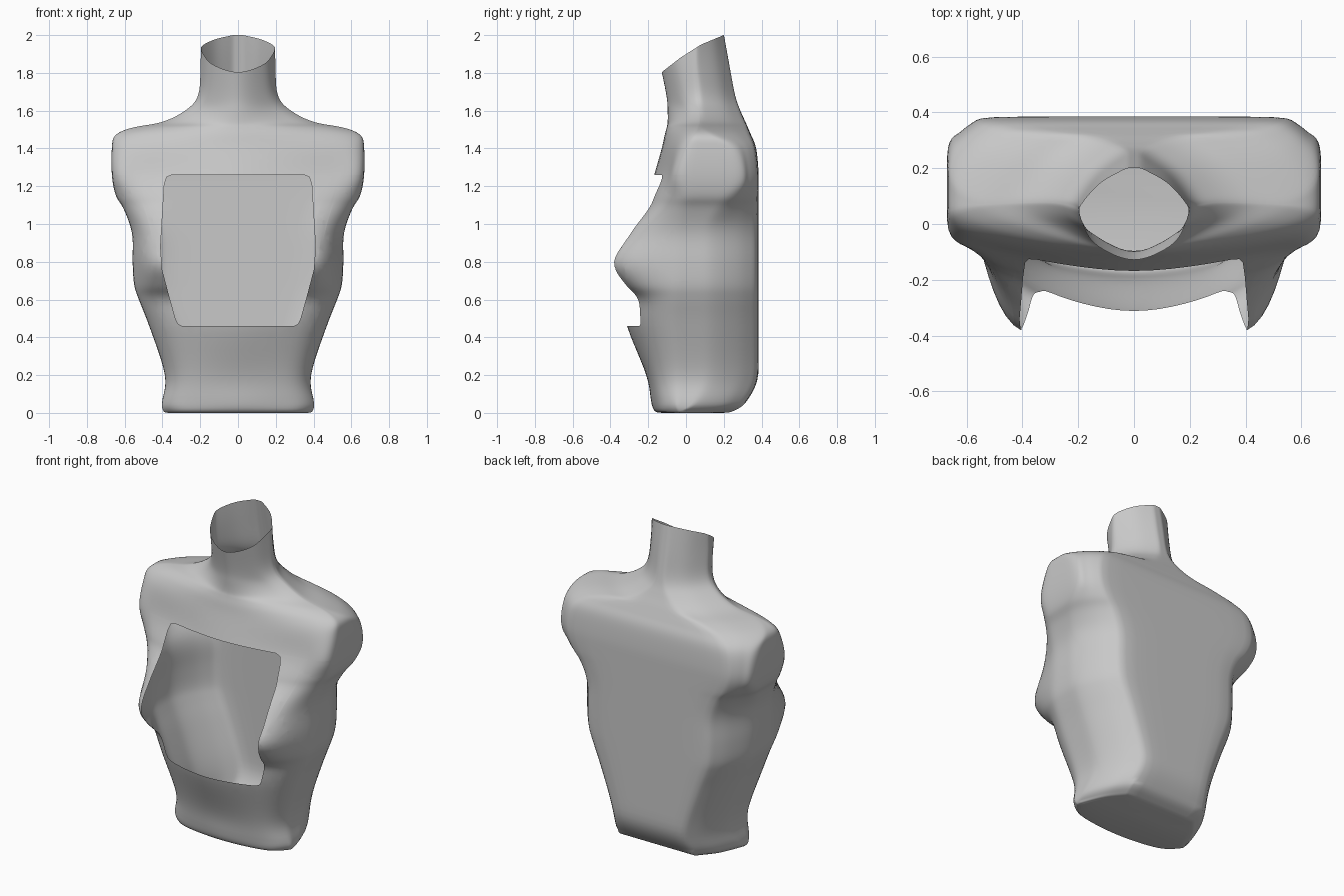
import bpy
import bmesh
from mathutils import Vector

if "Cube" in bpy.data.objects:
    bpy.data.objects.remove(bpy.data.objects["Cube"], do_unlink=True)

# Torso levels: height, half width, front centre y, front quarter y,
# side front y, back corner size, back y
LEVELS = [
    (0, .37, -.13, -.1, -.03, .14, .2),
    (.01, .395, -.165, -.13, -.04, .15, .25),
    (.06, .402, -.185, -.145, -.05, .15, .32),
    (.2, .385, -.21, -.17, -.05, .15, .385),
    (.46, .47, -.315, -.23, -.07, .15, .385),
    (.6, .525, -.33, -.245, -.07, .15, .385),
    (.68, .55, -.32, -.32, -.07, .15, .385),
    (.8, .558, -.31, -.395, -.06, .15, .385),
    (.95, .56, -.27, -.3, -.05, .15, .385),
    (1.08, .605, -.22, -.19, -.03, .15, .385),
    (1.15, .647, -.2, -.15, -.01, .14, .385),
    (1.26, .668, -.17, -.1, -.03, .12, .385),
    (1.4, .668, -.13, -.07, .01, .14, .372),
    (1.47, .65, -.115, -.04, .04, .2, .345),
    (1.51, .56, -.105, -.015, .06, .24, .328),
    (1.54, .4, -.1, 0, .07, .23, .315),
    (1.6, .28, -.1, -.005, .07, .2, .288),
    (1.68, .21, -.105, -.035, .05, .18, .26),
    (1.85, .198, -.14, -.07, .04, .17, .228),
    (2.06, .194, -.19, -.11, .04, .17, .19),
]
# Right half of the chest opening (x, z), from top to bottom
OPENING = [(.35, 1.26), (.378, 1.248), (.39, 1.21), (.41, .88), (.402, .76),
           (.365, .62), (.33, .495), (.318, .47), (.295, .46)]
# Slanted neck rim (y, z), from front to back
NECK_RIM = [(-.14, 1.795), (-.03, 1.88), (.08, 1.95), (.2, 2)]


def spline(points, steps):
    """Smooth curve through the points, with mirrored-out end tangents."""
    pts = [Vector(p) for p in points]
    pts = [2 * pts[0] - pts[1]] + pts + [2 * pts[-1] - pts[-2]]
    out = []
    for a, b, c, d in zip(pts, pts[1:], pts[2:], pts[3:]):
        for i in range(steps):
            t = i / steps
            out.append(b + (c - a) * t / 2
                       + (2 * a - 5 * b + 4 * c - d) * t ** 2 / 2
                       + (3 * (b - c) + d - a) * t ** 3 / 2)
    return out + [pts[-2]]


def section(level):
    """Closed horizontal outline, flat across the back."""
    z, w, front, quarter, side, corner, back = level
    back = min(back, .385)
    # The back corners are deep at the waist and round at the shoulders
    depth = 1.8 - .8 * max(0, min(1, (z - 1) * 5))
    side_back = max(back - depth * corner, side + .02)
    half = [(.72 * w, quarter), (w, side), (w, side_back),
            (w - .42 * corner, side_back + .58 * (back - side_back)),
            (w - corner, back)]
    mirrored = [(-x, y) for x, y in reversed(half)]
    path = mirrored + [(0, front)] + half
    curve = spline(path, 8)
    outline = [Vector((max(-w, min(w, p.x)), min(p.y, back), z)) for p in curve]
    start, end = outline[0], outline[-1]
    return outline + [end.lerp(start, i / 8) for i in range(1, 8)]


def cut(bm, faces, point, normal, clear=False):
    geom = set(faces)
    for f in faces:
        geom.update(f.edges)
        geom.update(f.verts)
    bmesh.ops.bisect_plane(bm, geom=list(geom), plane_co=point,
                           plane_no=normal, clear_outer=clear)


# Loft the torso, closed at the base
bm = bmesh.new()
rings = [[bm.verts.new(p) for p in section(v)] for v in spline(LEVELS, 6)]
bm.faces.new(list(reversed(rings[0])))
for low, high in zip(rings, rings[1:]):
    n = len(low)
    for i in range(n):
        j = (i + 1) % n
        bm.faces.new((low[i], low[j], high[j], high[i]))

# Soften the creases between levels
for _ in range(4):
    soft = [v for ring in rings[12:-1] for v in ring]
    bmesh.ops.smooth_vert(bm, verts=soft, factor=.5,
                          use_axis_x=True, use_axis_y=True, use_axis_z=True)

# Trim the neck to its curved slanted rim
for (y0, z0), (y1, z1) in zip(NECK_RIM, NECK_RIM[1:]):
    cut(bm, bm.faces[:], (0, y0, z0), (0, z0 - z1, y1 - y0), True)

# Cut the rounded chest opening out of the front
outline = OPENING + [(-x, z) for x, z in reversed(OPENING)]
planes = []
for (x0, z0), (x1, z1) in zip(outline, outline[1:] + outline[:1]):
    planes.append((Vector((x0, 0, z0)), Vector((z0 - z1, 0, x1 - x0)).normalized()))
for point, normal in planes:
    bm.normal_update()
    near = [f for f in bm.faces
            if f.calc_center_median().y < 0 and f.normal.y < 0
            and .36 < f.calc_center_median().z < 1.36]
    cut(bm, near, point, normal)


def in_opening(face):
    c = face.calc_center_median()
    return c.y < 0 and all((c - p).dot(n) < 0 for p, n in planes)


bmesh.ops.delete(bm, geom=[f for f in bm.faces if in_opening(f)], context="FACES")
bmesh.ops.remove_doubles(bm, verts=bm.verts[:], dist=.0005)

mesh = bpy.data.meshes.new("torso_shell")
bm.to_mesh(mesh)
bm.free()
torso = bpy.data.objects.new("torso_shell", mesh)
bpy.context.collection.objects.link(torso)

# Plain grey finish
grey = bpy.data.materials.new("plain_grey")
grey.use_nodes = True
colour = (.58, .58, .58, 1)
grey.diffuse_color = colour
grey.node_tree.nodes["Principled BSDF"].inputs["Base Color"].default_value = colour
mesh.materials.append(grey)

bpy.context.view_layer.objects.active = torso
torso.select_set(True)
bpy.ops.object.shade_smooth_by_angle(angle=1.1)
